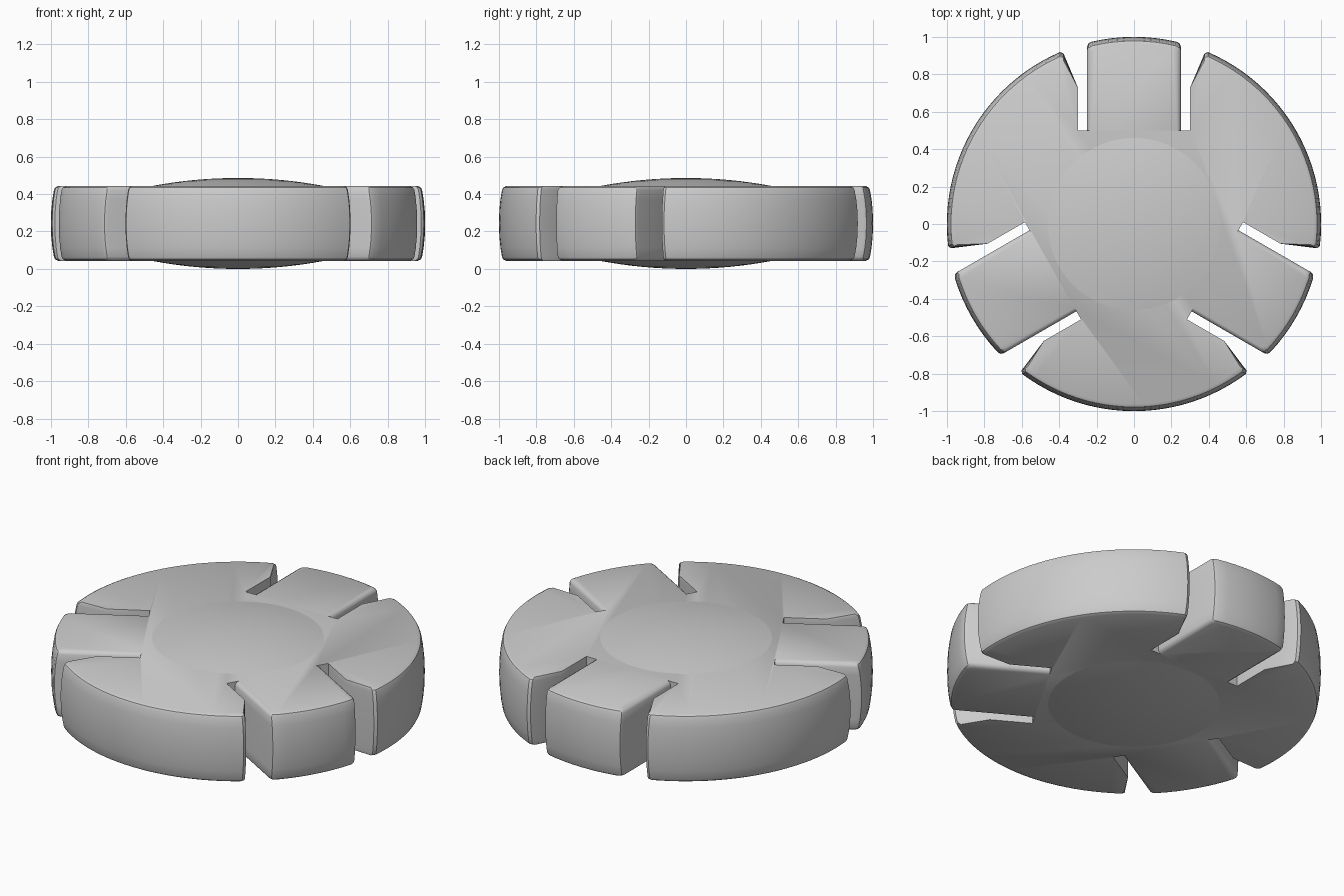
import bpy, bmesh
from math import sin, cos, atan2, pi, radians, sqrt
from mathutils import Matrix, Vector

if "Cube" in bpy.data.objects:
    bpy.data.objects.remove(bpy.data.objects["Cube"])

MID = 0.243    # height of the symmetry plane


def arc(p, q, r, n):
    """Points on the rim strictly between p and q, counter-clockwise."""
    a, b = atan2(p.y, p.x), atan2(q.y, q.x)
    if b < a:
        b += 2 * pi
    return [Vector((r * cos(a + (b - a) * i / n), r * sin(a + (b - a) * i / n)))
            for i in range(1, n)]


def outline(r, inset):
    """Slotted disc outline: three tabs, three wide sectors, six slots."""
    w = 0.25 - inset
    rot = [Matrix.Rotation(radians(120 * k), 2) for k in range(4)]
    corner = Vector((w - 0.022, sqrt(r * r - (w - 0.022) ** 2)))
    mx = Vector((-1, 1))
    side = [corner, Vector((w - 0.006, corner.y - 0.009)),
            Vector((w, corner.y - 0.026)), Vector((w, 0.5)), Vector((0.30, 0.5)),
            Vector((0.30, 0.73)), Vector((0.377, 0.912 + r - 1)),
            Vector((0.395, sqrt(r * r - 0.395 ** 2)))]
    left = [p * mx for p in side]
    pts = []
    for k in range(3):
        seg = arc(side[0], left[0], r, 8) + left
        nxt = [rot[1] @ p for p in reversed(side)]
        seg += arc(left[-1], nxt[0], r, 24) + nxt
        pts += [rot[k] @ p for p in seg]
    return pts


def loft(name, rings, angle):
    """Skin a stack of closed rings and cap both ends."""
    bm = bmesh.new()
    loops = [[bm.verts.new((p.x, p.y, z)) for p in ring] for z, ring in rings]
    for a, b in zip(loops, loops[1:]):
        n = len(a)
        for i in range(n):
            j = (i + 1) % n
            bm.faces.new((a[i], a[j], b[j], b[i]))
    bm.faces.new(loops[0][::-1])
    bm.faces.new(loops[-1])
    bmesh.ops.recalc_face_normals(bm, faces=bm.faces)
    me = bpy.data.meshes.new(name)
    bm.to_mesh(me)
    bm.free()
    ob = bpy.data.objects.new(name, me)
    bpy.context.collection.objects.link(ob)
    bpy.ops.object.select_all(action='DESELECT')
    bpy.context.view_layer.objects.active = ob
    ob.select_set(True)
    bpy.ops.object.shade_smooth_by_angle(angle=radians(angle))
    return ob


# slotted disc: (height from middle, rim radius, tab edge inset), mirrored in z
half = [(0.0, 1.0, 0), (0.07, 0.998, 0), (0.13, 0.992, 0), (0.178, 0.984, 0),
        (0.191, 0.978, 0.006), (0.2, 0.962, 0.02)]
levels = [(-h, r, i) for h, r, i in half[:0:-1]] + half
loft("slotted_disc", [(MID + h, outline(r, i)) for h, r, i in levels], 35)

# shallow domes on both faces, made as one lens
BASE, RISE, RAD = 0.2, 0.043, 0.46
sphere = (RAD ** 2 + RISE ** 2) / (2 * RISE)
cap = []
for i in range(9):
    r = RAD * (1 - i / 8) + 0.01 * i / 8
    cap.append((BASE + RISE - sphere + sqrt(sphere ** 2 - r * r), r))
stack = [(-h, r) for h, r in cap[::-1]] + cap
loft("centre_domes",
     [(MID + h, [Vector((r * cos(2 * pi * i / 64), r * sin(2 * pi * i / 64)))
                 for i in range(64)]) for h, r in stack], 35)
